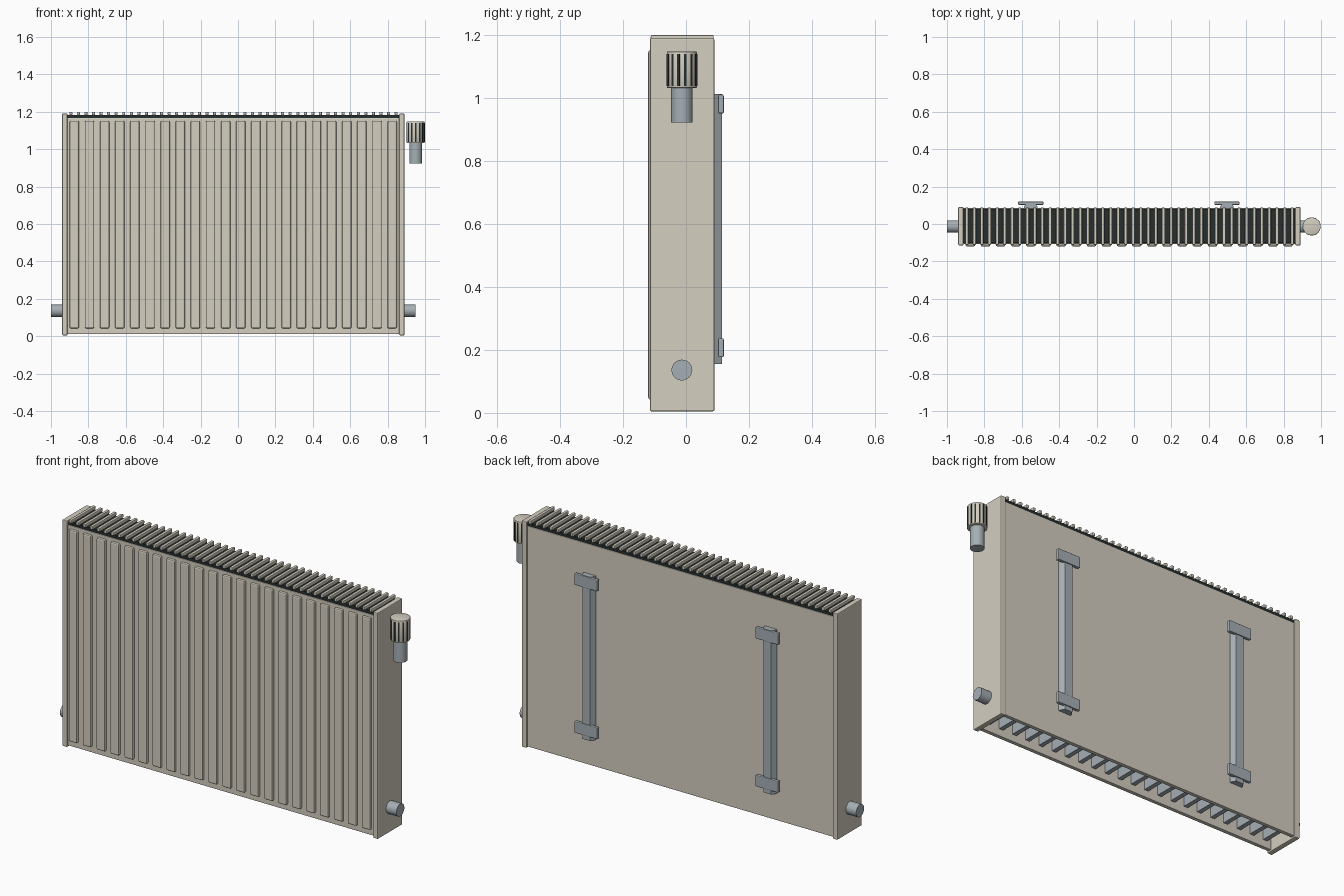
import bpy, bmesh, math
from mathutils import Vector

cube = bpy.data.objects.get("Cube")
if cube:
    bpy.data.objects.remove(cube, do_unlink=True)


def material(name, colour):
    m = bpy.data.materials.new(name)
    m.use_nodes = True
    m.diffuse_color = (*colour, 1)
    m.node_tree.nodes["Principled BSDF"].inputs["Base Color"].default_value = (*colour, 1)
    return m


ENAMEL = material("warm white enamel", (0.66, 0.62, 0.53))
STEEL = material("grey steel", (0.38, 0.43, 0.46))
DARK = material("dark gap", (0.02, 0.027, 0.027))


def finish(name, bm, mat):
    bmesh.ops.recalc_face_normals(bm, faces=bm.faces)
    mesh = bpy.data.meshes.new(name)
    bm.to_mesh(mesh)
    bm.free()
    mesh.materials.append(mat)
    ob = bpy.data.objects.new(name, mesh)
    bpy.context.collection.objects.link(ob)
    return ob


def box(name, x, y, z, mat, bevel=0.0, segments=2):
    """Box from (min, max) ranges, with optional rounded edges."""
    bm = bmesh.new()
    bmesh.ops.create_cube(bm, size=1)
    for v in bm.verts:
        v.co = Vector([(r[0] + r[1]) / 2 + c * (r[1] - r[0]) for r, c in zip((x, y, z), v.co)])
    if bevel:
        bmesh.ops.bevel(bm, geom=bm.edges[:], offset=bevel, segments=segments,
                        affect='EDGES', profile=0.5)
    return finish(name, bm, mat)


def prism(name, outline, z, mat):
    """Vertical extrusion of an x, y outline."""
    bm = bmesh.new()
    face = bm.faces.new([bm.verts.new((px, py, z[0])) for px, py in outline])
    top = bmesh.ops.extrude_face_region(bm, geom=[face])
    for v in top["geom"]:
        if isinstance(v, bmesh.types.BMVert):
            v.co.z = z[1]
    return finish(name, bm, mat)


def cylinder(name, centre, radius, length, mat, axis='Z', bevel=0.0):
    bm = bmesh.new()
    bmesh.ops.create_cone(bm, cap_ends=True, segments=32, radius1=radius,
                          radius2=radius, depth=length)
    if bevel:
        rims = [e for e in bm.edges if abs(e.verts[0].co.z - e.verts[1].co.z) < 1e-5]
        bmesh.ops.bevel(bm, geom=rims, offset=bevel, segments=2, affect='EDGES', profile=0.5)
    ob = finish(name, bm, mat)
    ob.location = centre
    if axis == 'X':
        ob.rotation_euler.y = math.pi / 2
    bpy.ops.object.select_all(action='DESELECT')
    ob.select_set(True)
    bpy.context.view_layer.objects.active = ob
    bpy.ops.object.shade_smooth_by_angle(angle=math.radians(35))
    return ob


LEFT, RIGHT = -0.912, 0.862
PIPE_Y = -0.013

# Front and back sheets, open underneath
box("front_panel", (LEFT, RIGHT), (-0.106, -0.085), (0.012, 1.167), ENAMEL, 0.003)
box("back_panel", (LEFT, RIGHT), (0.064, 0.085), (0.012, 1.167), ENAMEL, 0.003)

# End plates
box("right_end_plate", (LEFT - 0.028, LEFT), (-0.114, 0.09), (0.005, 1.19), ENAMEL, 0.004)
box("left_end_plate", (RIGHT, RIGHT + 0.028), (-0.114, 0.09), (0.005, 1.19), ENAMEL, 0.004)

# Pressed front ribs with a convector fin behind each
RIBS = 22
PITCH = 0.0809
for i in range(RIBS):
    cx = -0.875 + i * PITCH
    box(f"front_rib_{i + 1}", (cx - 0.025, cx + 0.025), (-0.12, -0.1), (0.042, 1.152),
        ENAMEL, 0.007)
    box(f"convector_fin_{i + 1}", (cx - 0.012, cx + 0.012), (-0.086, 0.065), (0.05, 1.165), STEEL)

# Top grille: dark opening with crosswise slats
box("grille_opening", (LEFT, RIGHT), (-0.102, 0.081), (1.16, 1.183), DARK)
SLATS = 44
for i in range(SLATS):
    cx = -0.894 + i * PITCH / 2
    box(f"grille_slat_{i + 1}", (cx - 0.008, cx + 0.008), (-0.112, 0.088), (1.182, 1.2),
        ENAMEL, 0.004)

# Wall brackets: tapered rail with two clips
for side, cx in (("right", -0.552), ("left", 0.497)):
    rail = [(cx - 0.036, 0.084), (cx + 0.036, 0.084), (cx + 0.036, 0.092),
            (cx + 0.022, 0.115), (cx - 0.022, 0.115), (cx - 0.036, 0.092)]
    prism(f"{side}_bracket_rail", rail, (0.155, 1.013), STEEL)
    for level, z in (("lower", (0.177, 0.237)), ("upper", (0.951, 1.011))):
        box(f"{side}_{level}_bracket_clip", (cx - 0.067, cx + 0.067), (0.102, 0.12), z,
            STEEL, 0.004)

# Pipe stubs
cylinder("right_pipe", (-0.965, PIPE_Y, 0.136), 0.033, 0.07, STEEL, 'X')
cylinder("left_pipe", (0.915, PIPE_Y, 0.136), 0.033, 0.07, STEEL, 'X')

# Thermostatic valve: stem, knob and dark grip grooves
VALVE_X = 0.95
cylinder("valve_stem", (VALVE_X, PIPE_Y, 0.98), 0.034, 0.114, STEEL)
cylinder("valve_knob", (VALVE_X, PIPE_Y, 1.09), 0.048, 0.116, ENAMEL, bevel=0.003)
GROOVES = 14
for i in range(GROOVES):
    a = math.tau * (i + 0.5) / GROOVES
    groove = box(f"knob_groove_{i + 1}", (0.042, 0.049), (-0.004, 0.004), (1.038, 1.14), DARK)
    groove.location = (VALVE_X, PIPE_Y, 0)
    groove.rotation_euler.z = a
